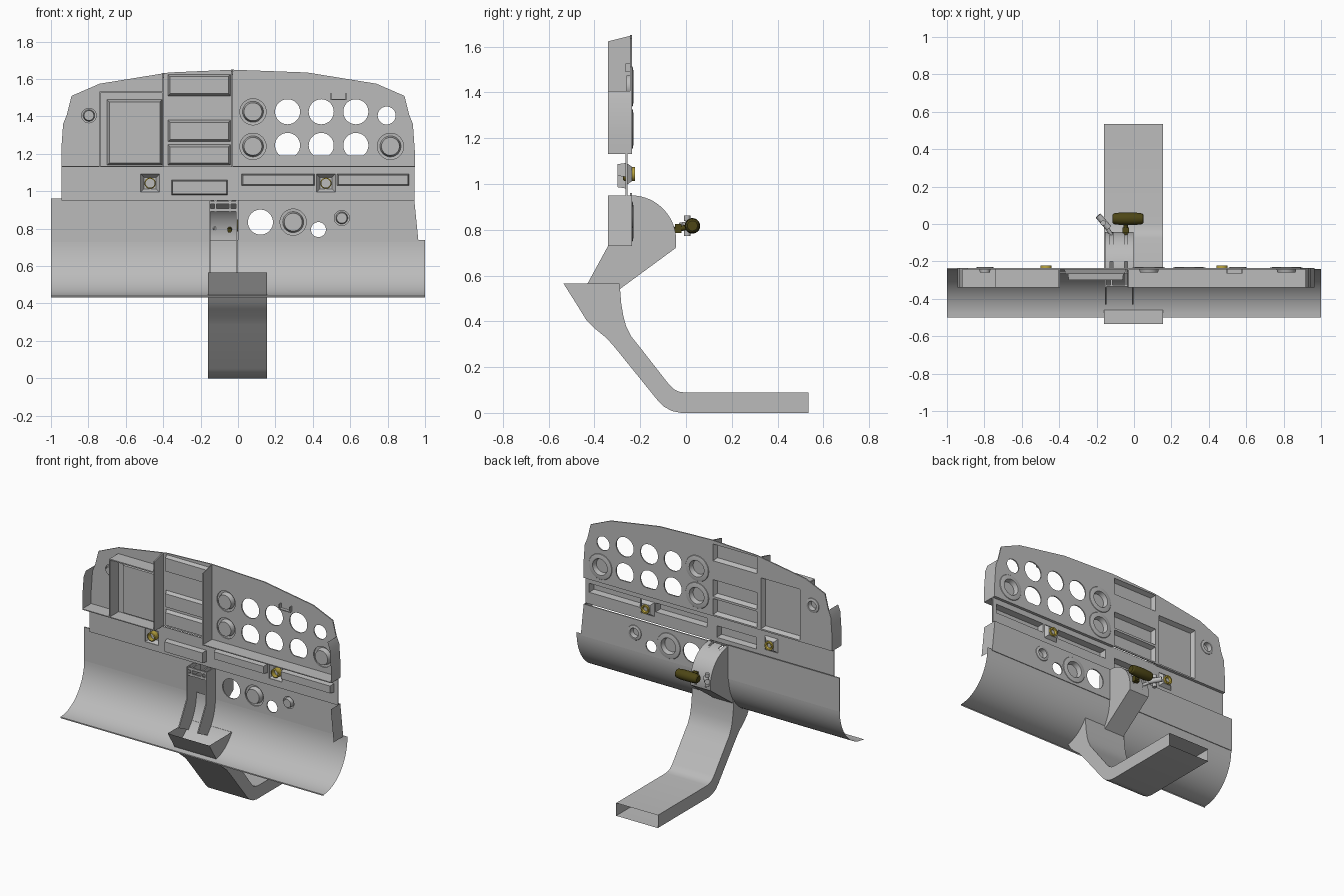
import bpy, bmesh, math
from mathutils import Matrix, Vector

if "Cube" in bpy.data.objects:
    bpy.data.objects.remove(bpy.data.objects["Cube"])


def material(name, rgb):
    m = bpy.data.materials.new(name)
    m.diffuse_color = (*rgb, 1)
    m.use_nodes = True
    m.node_tree.nodes["Principled BSDF"].inputs["Base Color"].default_value = m.diffuse_color
    return m


GREY = material("panel grey", (0.5, 0.5, 0.5))
OLIVE = material("dark olive grip", (0.075, 0.062, 0.008))
GOLD = material("gold", (0.5, 0.38, 0.05))


def finish(ob, mat):
    ob.data.materials.clear()
    ob.data.materials.append(mat)
    bpy.ops.object.select_all(action='DESELECT')
    ob.select_set(True)
    bpy.context.view_layer.objects.active = ob
    bpy.ops.object.shade_smooth_by_angle(angle=math.radians(32))
    return ob


def mesh_object(name, verts, faces, mat=GREY, recalc=True):
    me = bpy.data.meshes.new(name)
    me.from_pydata(verts, [], faces)
    ob = bpy.data.objects.new(name, me)
    bpy.context.collection.objects.link(ob)
    if recalc:
        bm = bmesh.new()
        bm.from_mesh(me)
        bmesh.ops.remove_doubles(bm, verts=bm.verts, dist=1e-5)
        bmesh.ops.recalc_face_normals(bm, faces=bm.faces)
        bm.to_mesh(me)
        bm.free()
    return finish(ob, mat)


def sheet(name, loops, pos, thick=0.008, axis='y'):
    """Flat plate: first loop is the outline, the others are holes."""
    cu = bpy.data.curves.new(name, 'CURVE')
    cu.dimensions, cu.fill_mode, cu.extrude = '2D', 'BOTH', thick / 2
    for loop in loops:
        sp = cu.splines.new('POLY')
        sp.points.add(len(loop) - 1)
        for p, (u, v) in zip(sp.points, loop):
            p.co = (u, v, 0, 1)
        sp.use_cyclic_u = True
    ob = bpy.data.objects.new(name, cu)
    bpy.context.collection.objects.link(ob)
    bpy.ops.object.select_all(action='DESELECT')
    ob.select_set(True)
    bpy.context.view_layer.objects.active = ob
    bpy.ops.object.convert(target='MESH')
    ob = bpy.context.object
    m = Matrix.Rotation(math.pi / 2, 4, 'X')
    if axis == 'x':
        m = Matrix.Translation((pos, 0, 0)) @ Matrix.Rotation(math.pi / 2, 4, 'Z') @ m
    else:
        m = Matrix.Translation((0, pos, 0)) @ m
    ob.data.transform(m)
    return finish(ob, GREY)


def box(name, x0, x1, y0, y1, z0, z1, mat=GREY):
    v = [(x, y, z) for x in (x0, x1) for y in (y0, y1) for z in (z0, z1)]
    f = [(0, 1, 3, 2), (4, 6, 7, 5), (0, 4, 5, 1), (2, 3, 7, 6), (0, 2, 6, 4), (1, 5, 7, 3)]
    return mesh_object(name, v, f, mat)


def rect(x0, x1, z0, z1):
    return [(x0, z0), (x1, z0), (x1, z1), (x0, z1)]


def circle(x, z, r, flat=None, n=36):
    pts = [(r * math.cos(2 * math.pi * i / n), r * math.sin(2 * math.pi * i / n)) for i in range(n)]
    return [(x + u, z + (v if flat is None else max(v, -flat))) for u, v in pts]


def pan(name, r, y, depth, taper=0.012):
    """Open rectangular tray sunk (or raised) from a panel opening."""
    x0, x1, z0, z1 = r
    outer = [(x, y, z) for x, z in rect(x0, x1, z0, z1)]
    inner = [(x, y + depth, z) for x, z in rect(x0 + taper, x1 - taper, z0 + taper, z1 - taper)]
    f = [(i, (i + 1) % 4, (i + 1) % 4 + 4, i + 4) for i in range(4)] + [(4, 5, 6, 7)]
    return mesh_object(name, outer + inner, f)


def lathe(name, profile, matrix, mat=GREY, n=36):
    """Turn (radius, height) points about local z."""
    v = [matrix @ Vector((r * math.cos(2 * math.pi * i / n), r * math.sin(2 * math.pi * i / n), h))
         for r, h in profile for i in range(n)]
    f = [(k * n + i, k * n + (i + 1) % n, (k + 1) * n + (i + 1) % n, (k + 1) * n + i)
         for k in range(len(profile) - 1) for i in range(n)]
    return mesh_object(name, v, f, mat)


def along(a, b):
    d = Vector(b) - Vector(a)
    return Matrix.Translation(a) @ d.to_track_quat('Z', 'Y').to_matrix().to_4x4(), d.length


def rod(name, a, b, r, mat=GREY, n=16):
    m, length = along(a, b)
    return lathe(name, [(0, 0), (r, 0), (r, length), (0, length)], m, mat, n)


def strip(name, profile, x0, x1):
    """Sweep an open (y, z) profile across x."""
    n = len(profile)
    v = [(x, y, z) for x in (x0, x1) for y, z in profile]
    return mesh_object(name, v, [(i, i + 1, n + i + 1, n + i) for i in range(n - 1)])


def gauge(x, z, r, y):
    """Ring bezel with sunken dial, facing +y."""
    m = Matrix.Translation((x, y, z)) @ Matrix.Rotation(-math.pi / 2, 4, 'X')
    s = r / 0.09
    lathe("gauge", [(.09 * s, .002), (.086 * s, .007), (.066 * s, .011), (.056 * s, .011),
                    (.048 * s, -.02), (0, -.02)], m)
    return circle(x, z, .07 * s)


Y = -0.24
# upper instrument panel
half = [(.945, 1.13), (.945, 1.22), (.935, 1.36), (.915, 1.41), (.89, 1.51), (.74, 1.575), (.37, 1.635)]
outline = half + [(-.03, 1.65)] + [(-x, z) for x, z in reversed(half)]
holes = [circle(x, 1.425, .067) for x in (.265, .445, .63)] + [circle(.795, 1.405, .048)]
holes += [circle(x, 1.245, .067, .055) for x in (.265, .445, .63)]
holes += [gauge(x, z, r, Y) for x, z, r in
          ((.08, 1.425, .09), (.08, 1.24, .09), (.815, 1.24, .09), (-.797, 1.405, .05))]
for name, r in (("screen_recess", (-.7, -.405, 1.14, 1.49)), ("radio_top", (-.375, -.04, 1.51, 1.625)),
                ("radio_middle", (-.375, -.04, 1.265, 1.38)), ("radio_bottom", (-.375, -.04, 1.14, 1.25))):
    pan(name, r, Y, -.028)
    holes.append(rect(*r))
sheet("upper_panel", [outline] + holes, Y)

# rear walls and ledges behind the upper panel
slope = lambda top: [(-.34, 1.13), (Y, 1.13), (Y, top), (-.34, top - .025)]
sheet("wall_center", [slope(1.648)], -.03, axis='x')
sheet("wall_screen_inner", [slope(1.632)], -.4, axis='x')
box("wall_screen_outer", -.744, -.736, -.34, Y, 1.13, 1.53)
box("ledge_screen_top", -.74, -.4, -.34, Y, 1.526, 1.534)
box("ledge_left", -.945, -.4, -.34, Y, 1.13, 1.136)
box("ledge_right", -.03, .945, -.34, Y, 1.13, 1.136)
for s in (-1, 1):
    v = [(s * x, y, z) for y in (-.34, Y) for x, z in ((.945, 1.13), (.945, 1.22), (.935, 1.36), (.918, 1.405))]
    mesh_object("side_wall", v, [(i, i + 1, i + 5, i + 4) for i in range(3)])
for r in ((.495, .5, 1.49, 1.525), (.575, .58, 1.49, 1.525), (.495, .58, 1.488, 1.494)):
    box("rear_bracket", r[0], r[1], -.265, Y, r[2], r[3])

# middle strip with vents and gold sockets
YM = -.26
cuts = []
for r in ((-.355, -.055, .98, 1.06), (.02, .41, 1.03, 1.092), (.53, .915, 1.03, 1.092)):
    pan("vent_tray", r, YM, -.04, .006)
    cuts.append(rect(*r))
for x in (-.47, .47):
    r = (x - .05, x + .05, .995, 1.092)
    pan("socket_housing", r, YM, .025, .018)
    cuts.append(rect(*r))
    m, length = along((x, -.275, 1.043), (x, -.222, 1.043))
    lathe("gold_socket", [(.024, 0), (.03, .004), (.03, length), (.02, length), (.014, length - .01)], m, GOLD, 24)
sheet("middle_strip", [rect(-.945, .943, .95, 1.135)] + cuts, YM)

# lower panels
box("lower_panel_left", -1, -.155, Y - .004, Y + .004, .73, .96)
low = [circle(.12, .835, .067), circle(.43, .795, .04), gauge(.295, .835, .09, Y), gauge(.555, .857, .052, Y)]
sheet("lower_panel_right", [[(0, .73), (.965, .73), (.943, .95), (0, .95)]] + low, Y)
mesh_object("lower_end_wall", [(.943, Y, .95), (.943, -.34, .95), (.965, -.34, .73), (.965, Y, .73)], [(0, 1, 2, 3)])

# curved knee apron
apron = [(-.5 + .26 * math.cos(a), .74 - .3 * math.sin(a)) for a in [math.pi / 2 * i / 16 for i in range(17)]]
strip("knee_apron", apron + [(-.5, .432)], -1, 1)

# throttle quadrant: side cheeks, curved cover strips, sloping underside
arc = [(-.24 + .197 * math.sin(a), .753 + .197 * math.cos(a)) for a in [math.radians(95) * i / 16 for i in range(17)]]
cheek = [(-.34, .73), (-.34, .95)] + arc + [(-.045, .72), (-.29, .54), (-.3, .5), (-.43, .565)]
for x in (-.151, -.007):
    sheet("quadrant_cheek", [cheek], x, axis='x')
inset = [(-.24 + (y + .24) * .97, .753 + (z - .753) * .97) for y, z in arc]
strip("quadrant_slot_floor", inset[2:], -.15, -.01)
for a, b in ((-.155, -.127), (-.112, -.05), (-.035, -.003)):
    strip("quadrant_cover", arc, a, b)
strip("quadrant_underside", [arc[-1], (-.045, .72), (-.29, .54), (-.3, .5)], -.155, -.003)
for z in (.9, .94):
    box("quadrant_crossbar", -.15, -.007, -.335, -.325, z - .008, z + .008)
for x in (-.12, -.042):
    box("quadrant_rail", x - .005, x + .005, -.335, -.24, .89, .95)

# power lever with olive grip
m, length = along((-.115, .028, .817), (.05, .028, .817))
lathe("lever_grip", [(0, 0), (.022, 0), (.029, .008), (.033, .04), (.034, length / 2), (.033, length - .04),
                     (.029, length - .008), (.022, length), (0, length)], m, OLIVE, 20)
rod("lever_stem", (-.045, -.09, .79), (-.045, .02, .815), .012, OLIVE)
box("lever_collar", -.062, -.028, -.048, -.02, .785, .825, OLIVE)

# small side lever
rod("side_lever_arm", (-.12, -.06, .8), (-.15, -.01, .815), .01)
rod("side_lever_knob", (-.192, .045, .825), (-.135, -.022, .815), .017)
for z in (.785, .85):
    rod("side_lever_pin", (-.165, .005, z - .012), (-.165, .005, z + .012), .014)

# lower pedestal duct, open at both ends
upper = [(-.29, .565), (-.283, .48), (-.273, .42), (-.262, .38), (-.24, .335), (-.2, .285), (-.075, .125),
         (-.055, .105), (-.032, .093), (0, .088), (.535, .088)]
lower = [(-.535, .565), (-.475, .47), (-.435, .405), (-.4, .37), (-.345, .325), (-.31, .285), (-.12, .05),
         (-.095, .026), (-.06, .008), (-.02, 0), (.535, 0)]
n = len(upper)
ring = [(x, y, z) for i in range(n) for x, (y, z) in
        ((-.16, upper[i]), (.156, upper[i]), (.156, lower[i]), (-.16, lower[i]))]
mesh_object("pedestal_duct", ring, [(4 * i + k, 4 * i + (k + 1) % 4, 4 * i + 4 + (k + 1) % 4, 4 * i + 4 + k)
                                    for i in range(n - 1) for k in range(4)])
